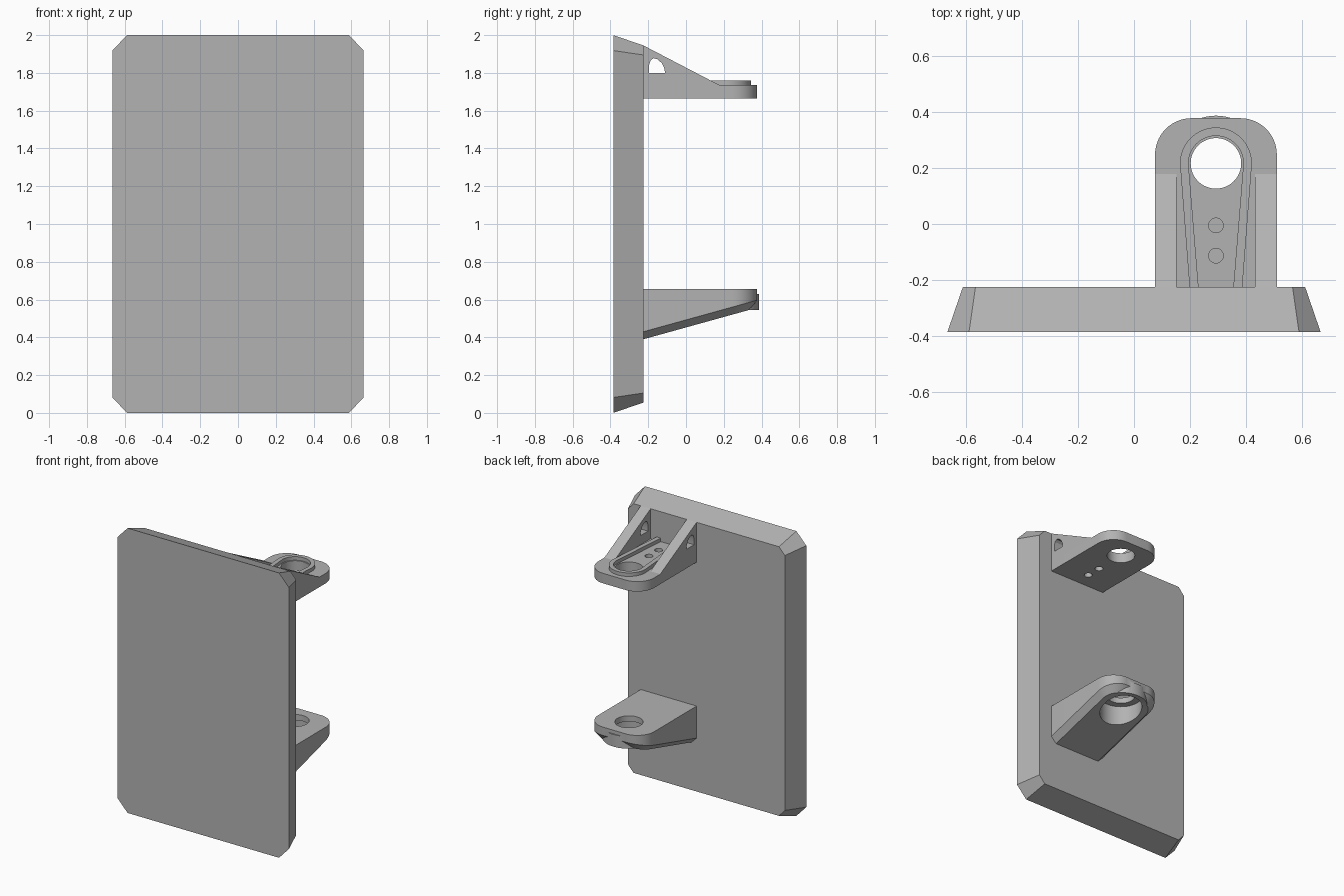
import bpy, bmesh
from math import cos, sin, pi, radians

if "Cube" in bpy.data.objects:
    bpy.data.objects.remove(bpy.data.objects["Cube"])

grey = bpy.data.materials.new("plain_grey")
grey.use_nodes = True
grey.diffuse_color = (0.45, 0.45, 0.45, 1)
grey.node_tree.nodes["Principled BSDF"].inputs["Base Color"].default_value = (0.45, 0.45, 0.45, 1)

WALL, TIP = -0.225, 0.377          # bracket reach along y
CX, HALF, ROUND = 0.292, 0.217, 0.13
HOLE_Y = 0.216


def loft(name, loops):
    """Skin a stack of matching loops and cap both ends."""
    bm = bmesh.new()
    rings = [[bm.verts.new(p) for p in loop] for loop in loops]
    n = len(rings[0])
    for a, b in zip(rings, rings[1:]):
        for i in range(n):
            j = (i + 1) % n
            bm.faces.new((a[i], a[j], b[j], b[i]))
    bm.faces.new(rings[0][::-1])
    bm.faces.new(rings[-1])
    bmesh.ops.recalc_face_normals(bm, faces=bm.faces[:])
    mesh = bpy.data.meshes.new(name)
    bm.to_mesh(mesh)
    bm.free()
    mesh.materials.append(grey)
    obj = bpy.data.objects.new(name, mesh)
    bpy.context.collection.objects.link(obj)
    return obj


def arc(cx, cy, r, start, end, steps):
    angles = [radians(start + (end - start) * i / steps) for i in range(steps + 1)]
    return [(cx + r * cos(a), cy + r * sin(a)) for a in angles]


def prism(name, outline, z0, z1):
    return loft(name, [[(x, y, z) for x, y in outline] for z in (z0, z1)])


def cylinder(name, y, r, z0, z1):
    return prism(name, arc(CX, y, r, 0, 360, 64)[:-1], z0, z1)


def side_prism(name, profile, x0, x1):
    return loft(name, [[(x, y, z) for y, z in profile] for x in (x0, x1)])


def combine(target, tool, operation):
    mod = target.modifiers.new(operation.lower(), 'BOOLEAN')
    mod.operation, mod.object, mod.solver = operation, tool, 'EXACT'
    bpy.context.view_layer.objects.active = target
    bpy.ops.object.modifier_apply(modifier=mod.name)
    bpy.data.objects.remove(tool)


def tongue(inset=0.0):
    """Bracket outline: square at the wall, rounded at the tip."""
    r, dx, cy = ROUND - inset, HALF - ROUND, TIP - ROUND
    return ([(CX - HALF + inset, WALL - 0.005), (CX + HALF - inset, WALL - 0.005)]
            + arc(CX + dx, cy, r, 0, 90, 14) + arc(CX - dx, cy, r, 90, 180, 14))


# Main panel, tapering toward the back
def octagon(y, hx, hz, cx, cz):
    quarter = [(hx, cz), (cx, hz), (-cx, hz), (-hx, cz)]
    return [(x, y, 1 + z) for x, z in quarter + [(-x, -z) for x, z in quarter]]


loft("panel", [octagon(-0.385, 0.665, 1.0, 0.588, 0.918),
               octagon(WALL, 0.61, 0.945, 0.565, 0.895)])

# Upper bracket shelf with its main hole and two screw holes
shelf = prism("upper_shelf", tongue(), 1.665, 1.735)
for y, r in ((HOLE_Y, 0.09), (-0.005, 0.026), (-0.113, 0.026)):
    combine(shelf, cylinder("cutter", y, r, 1.6, 1.8), 'DIFFERENCE')

# Triangular side ribs, each with a small arched window
rib_profile = [(WALL, 1.735), (0.178, 1.735), (WALL, 1.945)]
window = [(-0.196, 1.799), (-0.111, 1.799), (-0.114, 1.822), (-0.127, 1.85),
          (-0.15, 1.872), (-0.172, 1.878), (-0.188, 1.865), (-0.196, 1.84)]
for name, x0, x1 in (("right_rib", CX - HALF, 0.152), ("left_rib", 0.432, CX + HALF)):
    rib = side_prism(name, rib_profile, x0, x1)
    combine(rib, side_prism("cutter", window, x0 - 0.1, x1 + 0.1), 'DIFFERENCE')

# Raised tapered rim around the upper hole, open at the wall
outer = [(CX + 0.094, WALL)] + arc(CX, HOLE_Y, 0.128, 0, 180, 32) + [(CX - 0.094, WALL)]
inner = [(CX + 0.062, WALL)] + arc(CX, HOLE_Y, 0.098, 0, 180, 32) + [(CX - 0.062, WALL)]
prism("upper_rim", outer + inner[::-1], 1.735, 1.76)


# Lower bracket with a sloping, chamfered underside
def underside(inset, lift):
    return [(x, y, 0.39 + lift + 0.277 * (y - WALL)) for x, y in tongue(inset)]


lower = loft("lower_bracket", [underside(0.04, 0), underside(0, 0.04),
                               [(x, y, 0.655) for x, y in tongue()]])
combine(lower, cylinder("boss", HOLE_Y, 0.17, 0.545, 0.63), 'UNION')
combine(lower, cylinder("cutter", HOLE_Y, 0.136, 0.3, 0.615), 'DIFFERENCE')
combine(lower, cylinder("cutter", HOLE_Y, 0.09, 0.5, 0.8), 'DIFFERENCE')

# Smooth the curved walls, keep edges crisp
for obj in bpy.context.collection.objects:
    if obj.type == 'MESH' and grey.name in obj.data.materials:
        bpy.ops.object.select_all(action='DESELECT')
        obj.select_set(True)
        bpy.context.view_layer.objects.active = obj
        bpy.ops.object.shade_smooth_by_angle(angle=radians(25))
